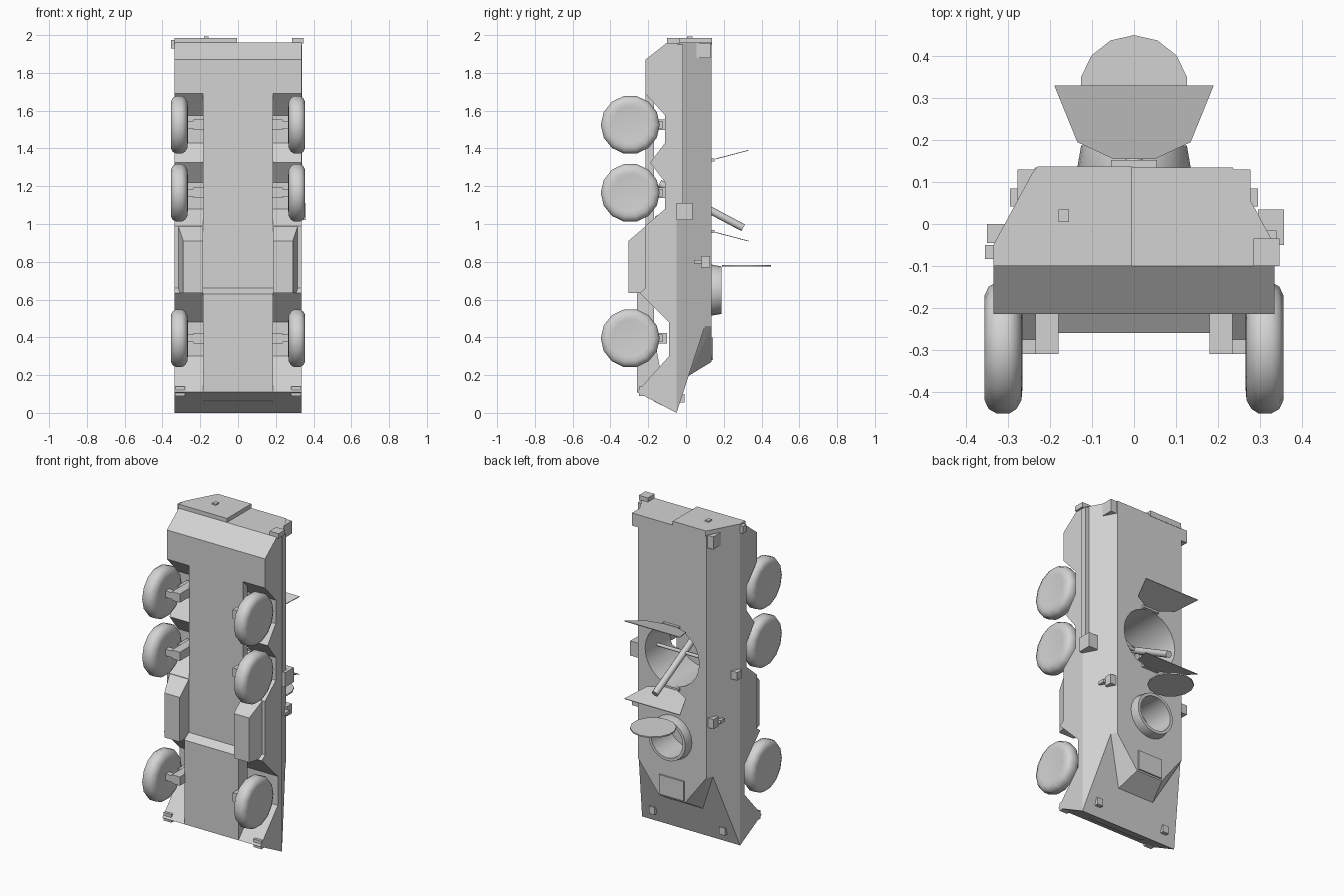
import bpy, bmesh, math
from mathutils import Vector, Matrix

if "Cube" in bpy.data.objects:
    bpy.data.objects.remove(bpy.data.objects["Cube"])

paint = bpy.data.materials.new("light_grey")
paint.diffuse_color = (0.65, 0.65, 0.65, 1)
paint.use_nodes = True
paint.node_tree.nodes["Principled BSDF"].inputs["Base Color"].default_value = paint.diffuse_color


def make(name, bm, smooth=False):
    bmesh.ops.recalc_face_normals(bm, faces=bm.faces)
    me = bpy.data.meshes.new(name)
    bm.to_mesh(me)
    bm.free()
    me.materials.append(paint)
    ob = bpy.data.objects.new(name, me)
    bpy.context.collection.objects.link(ob)
    if smooth:
        bpy.ops.object.select_all(action='DESELECT')
        ob.select_set(True)
        bpy.context.view_layer.objects.active = ob
        bpy.ops.object.shade_smooth_by_angle(angle=math.radians(50))
    return ob


def prism_bm(profile, x0, x1):
    """Extrude a (y, z) outline from x0 to x1."""
    bm = bmesh.new()
    f = bm.faces.new([bm.verts.new((x0, y, z)) for y, z in profile])
    r = bmesh.ops.extrude_face_region(bm, geom=[f])
    bmesh.ops.translate(bm, verts=[v for v in r['geom'] if isinstance(v, bmesh.types.BMVert)],
                        vec=(x1 - x0, 0, 0))
    return bm


def box(name, x, y, z):
    return make(name, prism_bm([(y[0], z[0]), (y[1], z[0]), (y[1], z[1]), (y[0], z[1])], *x))


def pair(name, x, y, z):
    box(name + "_right", x, y, z)
    box(name + "_left", (-x[1], -x[0]), y, z)


def hull_of(name, pts):
    bm = bmesh.new()
    for p in pts:
        bm.verts.new(p)
    bmesh.ops.convex_hull(bm, input=bm.verts)
    bmesh.ops.dissolve_limit(bm, angle_limit=0.01, verts=bm.verts, edges=bm.edges)
    return make(name, bm)


def rod(name, a, b, r, sides=12, r2=None):
    a, b = Vector(a), Vector(b)
    bm = bmesh.new()
    bmesh.ops.create_cone(bm, cap_ends=True, segments=sides, radius1=r,
                          radius2=r if r2 is None else r2, depth=(b - a).length)
    q = (b - a).to_track_quat('Z', 'Y').to_matrix().to_4x4()
    bmesh.ops.transform(bm, matrix=Matrix.Translation((a + b) / 2) @ q, verts=bm.verts)
    return make(name, bm, True)


def lathe(name, profile, origin, axis, sides, closed=False):
    """Spin (radius, height) points round an axis."""
    q = Vector(axis).to_track_quat('Z', 'Y').to_matrix()
    bm = bmesh.new()
    rings = []
    for r, h in profile:
        rings.append([bm.verts.new(Vector(origin) + q @ Vector(
            (r * math.cos(2 * math.pi * i / sides), r * math.sin(2 * math.pi * i / sides), h)))
            for i in range(sides)])
    n = len(rings)
    for k in range(n if closed else n - 1):
        a, b = rings[k], rings[(k + 1) % n]
        for i in range(sides):
            j = (i + 1) % sides
            bm.faces.new((a[i], a[j], b[j], b[i]))
    if not closed:
        bm.faces.new(rings[0])
        bm.faces.new(rings[-1])
    return make(name, bm, True)


# Main hull: side outline with wheel wells, upper sides sliced to lean inwards
outline = [(-.05, 0), (-.26, .11), (-.09, .30), (-.09, .48), (-.245, .635), (-.215, .66),
           (-.215, .99), (-.11, 1.08), (-.11, 1.22), (-.19, 1.325), (-.11, 1.43),
           (-.11, 1.575), (-.215, 1.69), (-.215, 1.87), (-.10, 1.96), (.135, 1.96), (.135, .567)]
bm = prism_bm(outline, -.335, .335)
for s in (-1, 1):
    cut = bmesh.ops.bisect_plane(bm, geom=bm.verts[:] + bm.edges[:] + bm.faces[:], dist=1e-5,
                                 plane_co=(s * .335, -.05, 0), plane_no=(s * .185, .10, 0),
                                 clear_outer=True)
    bmesh.ops.holes_fill(bm, edges=[e for e in bm.edges if e.is_boundary], sides=0)
body = make("hull", bm)

# Keel between the wheels
make("keel", prism_bm([(-.10, .027), (-.26, .11), (-.26, .63), (-.215, .66), (-.215, 1.87),
                       (-.17, 1.87), (-.17, .06)], -.185, .185))

# Driver's hump over the sloping nose
hump = hull_of("driver_hump", [(s * x, y, z) for s in (-1, 1) for x, y, z in (
    (.235, .135, .46), (.255, .098, .46), (.125, .012, .195), (.09, .135, .27),
    (.235, .135, .567), (.255, .098, .567))])

# Openings in the roof
for z, r, floor in ((1.15, .185, -.17), (.65, .108, 0.0)):
    cutter = rod("cutter", (0, floor, z), (0, .3, z), r, 24)
    for ob in (body, hump):
        if ob is hump and z > 1:
            continue
        m = ob.modifiers.new("cut", 'BOOLEAN')
        m.operation, m.solver, m.object = 'DIFFERENCE', 'EXACT', cutter
        bpy.context.view_layer.objects.active = ob
        bpy.ops.object.modifier_apply(modifier=m.name)
    bpy.data.objects.remove(cutter)

# Driver's hatch ring and raised lid
lathe("hatch_ring", [(.135, 0), (.126, .052), (.108, .052), (.108, -.10)], (0, .135, .65),
      (0, 1, 0), 24, True)
rod("hatch_lid", (0, .32, .774), (0, .32, .782), .13, 14)
box("front_hatch_plate", (-.085, .085), (.13, .144), (.28, .40))

# Roof flaps that open either side of the gun well
for name, z0, dz in (("rear", 1.34, .05), ("front", .96, -.05)):
    flap = [(-.05, .155), (.05, .155), (.135, .195), (.19, .33), (-.19, .33), (-.135, .195)]
    hull_of("roof_flap_" + name, [(x, y, z0 + dz * (y - .14) / .19 + t)
                                  for x, y in flap for t in (-.002, .002)])
    box("flap_hinge_" + name, (-.055, .055), (.13, .152), (z0 - .008, z0 + .008))

# Mortar with its cross bar
rod("mortar_barrel", (0, -.14, 1.215), (0, .303, .98), .02)
rod("mortar_cross_bar", (-.18, .02, 1.13), (.18, .02, 1.13), .01, 8)
rod("mortar_leg", (0, .02, 1.13), (0, -.16, 1.03), .01, 8)

# Side lockers between front and middle wheels
for s, n in ((1, "right"), (-1, "left")):
    hull_of("side_locker_" + n, [(s * x, y, z) for x, y, z in (
        (.185, -.305, .635), (.29, -.305, .635), (.32, -.20, .635), (.185, -.20, .635),
        (.185, -.305, .91), (.29, -.305, .91), (.32, -.20, 1.0), (.185, -.20, 1.0))])

# Wheels, axles and struts
tyre = [(.06, .012), (.10, .0), (.125, .002), (.146, .014), (.156, .03), (.156, .062),
        (.146, .08), (.125, .09), (.10, .088), (.04, .084)]
for zc, n in ((.395, "front"), (1.165, "middle"), (1.525, "rear")):
    for s, side in ((1, "right"), (-1, "left")):
        tag = n + "_" + side
        lathe("wheel_" + tag, tyre, (s * .266, -.295, zc), (s, 0, 0), 14)
        a, b = sorted((s * .18, s * .29))
        box("axle_" + tag, (a, b), (-.31, -.275), (zc - .02, zc + .02))
        a, b = sorted((s * .18, s * .235))
        box("axle_mount_" + tag, (a, b), (-.31, -.10), (zc - .027, zc + .027))
        a, b = sorted((s * .235, s * .262))
        box("strut_" + tag, (a, b), (-.21, -.125), (zc - .02, zc + .02))

# Rear door and its handle
hull_of("rear_door", [(x, y, z) for z in (1.95, 1.985) for x, y in (
    (-.005, -.10), (-.335, -.10), (-.335, -.05), (-.242, .122), (-.23, .137), (-.005, .137))])
box("door_handle", (-.18, -.155), (.005, .035), (1.98, 1.993))

# Lamps, boxes and exhaust
pair("rear_lamp", (.21, .278), (.05, .13), (1.88, 1.958))
pair("nose_lamp", (.22, .26), (-.04, -.008), (.055, .10))
pair("tow_block", (.28, .334), (-.25, -.19), (.09, .14))
pair("mirror_block", (.235, .278), (.08, .128), (.77, .83))
pair("mirror_arm", (.26, .295), (.042, .085), (.79, .81))
box("right_rear_box", (.285, .347), (-.10, -.035), (1.955, 1.985))
box("exhaust_box", (.295, .357), (-.05, .035), (1.02, 1.11))
box("exhaust_pipe", (.30, .34), (-.05, -.015), (1.10, 1.95))
box("left_rear_box", (-.355, -.33), (-.083, -.05), (1.93, 1.975))
box("left_side_box", (-.35, -.30), (-.045, 0), (1.04, 1.09))
